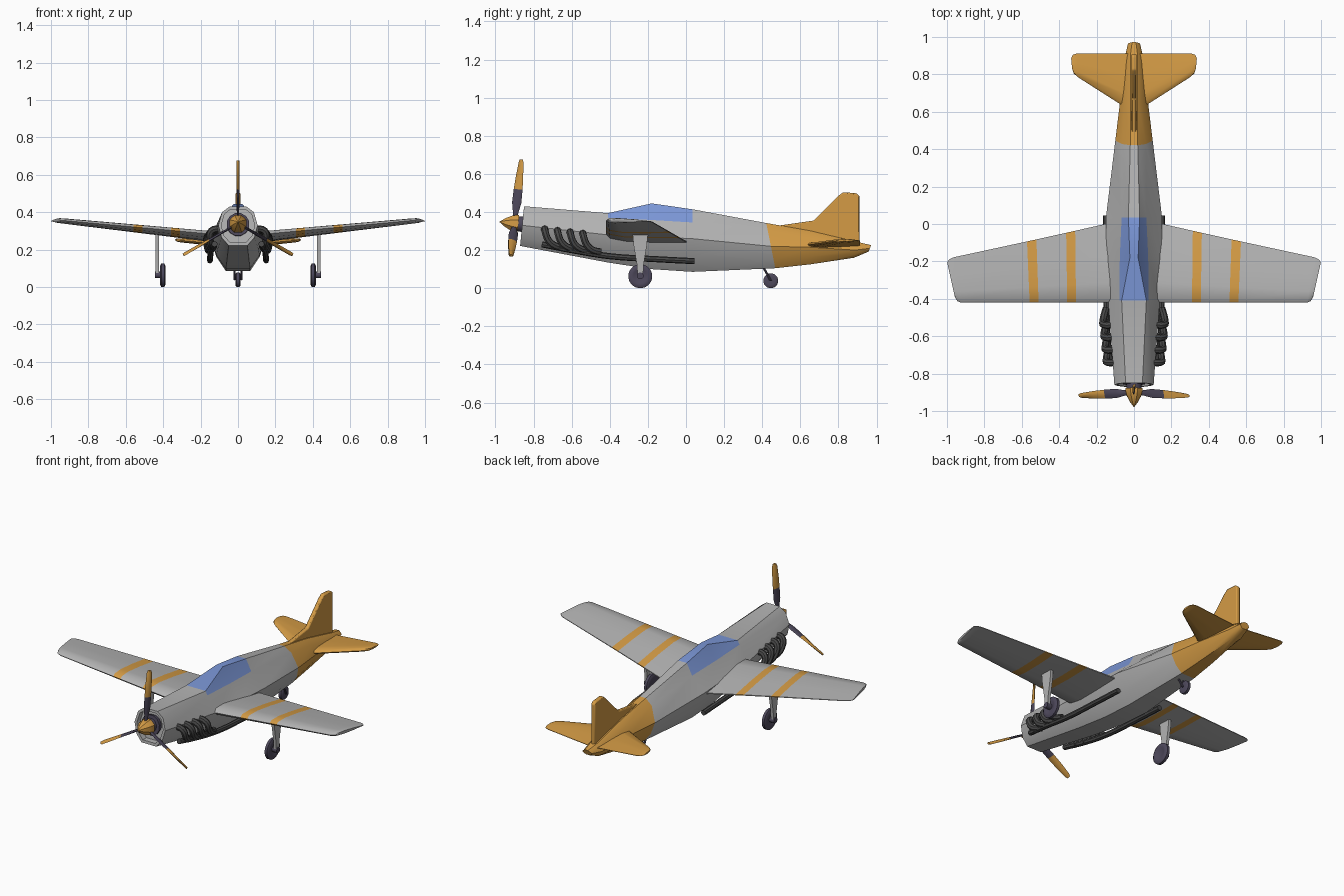
import bpy, bmesh, math
from mathutils import Vector, Matrix

if "Cube" in bpy.data.objects:
    bpy.data.objects.remove(bpy.data.objects["Cube"])


def material(name, rgb):
    m = bpy.data.materials.new(name)
    m.diffuse_color = (*rgb, 1)
    m.use_nodes = True
    m.node_tree.nodes["Principled BSDF"].inputs["Base Color"].default_value = m.diffuse_color
    return m


GREY = material("light grey paint", (0.45, 0.45, 0.45))
ORANGE = material("orange paint", (0.66, 0.33, 0.06))
BLUE = material("blue glass", (0.20, 0.31, 0.68))
DARK = material("dark exhaust metal", (0.065, 0.065, 0.065))
RUBBER = material("purple grey rubber", (0.075, 0.065, 0.105))


def finish(ob, mats, angle=35):
    for m in mats:
        ob.data.materials.append(m)
    bpy.ops.object.select_all(action='DESELECT')
    ob.select_set(True)
    bpy.context.view_layer.objects.active = ob
    bpy.ops.object.shade_smooth_by_angle(angle=math.radians(angle))
    return ob


def loft(name, rings, mats, rule=None, angle=35, matrix=None):
    """Skin equal rings; rule(ring index, side index) gives the material."""
    bm = bmesh.new()
    vs = [[bm.verts.new(p) for p in r] for r in rings]
    n = len(rings[0])
    for i in range(len(vs) - 1):
        for j in range(n):
            k = (j + 1) % n
            f = bm.faces.new((vs[i][j], vs[i][k], vs[i + 1][k], vs[i + 1][j]))
            f.material_index = rule(i, j) if rule else 0
    for end, i in ((vs[0], 0), (vs[-1], len(vs) - 2)):
        f = bm.faces.new(end)
        f.material_index = rule(i, 0) if rule else 0
    bmesh.ops.recalc_face_normals(bm, faces=bm.faces)
    if matrix:
        bm.transform(matrix)
    me = bpy.data.meshes.new(name)
    bm.to_mesh(me)
    bm.free()
    ob = bpy.data.objects.new(name, me)
    bpy.context.collection.objects.link(ob)
    return finish(ob, mats, angle)


def lathe(name, profile, axis, centre, mat, sides=16, angle=35, matrix=None):
    """Turn (distance along axis, radius) pairs around the x or y axis."""
    rings = []
    for d, r in profile:
        ring = []
        for k in range(sides):
            a = 2 * math.pi * (k + 0.5) / sides
            u, v = r * math.cos(a), r * math.sin(a)
            p = (d, u, v) if axis == 'X' else (u, d, v)
            ring.append(Vector(p) + Vector(centre))
        rings.append(ring)
    return loft(name, rings, [mat], None, angle, matrix)


def tube(name, pts, radius, mat):
    cu = bpy.data.curves.new(name, 'CURVE')
    cu.dimensions = '3D'
    cu.bevel_depth, cu.bevel_resolution, cu.use_fill_caps = radius, 2, True
    cu.resolution_u = 4
    sp = cu.splines.new('BEZIER')
    sp.bezier_points.add(len(pts) - 1)
    for b, p in zip(sp.bezier_points, pts):
        b.co = p
        b.handle_left_type = b.handle_right_type = 'AUTO'
    ob = bpy.data.objects.new(name, cu)
    bpy.context.collection.objects.link(ob)
    bpy.ops.object.select_all(action='DESELECT')
    ob.select_set(True)
    bpy.context.view_layer.objects.active = ob
    bpy.ops.object.convert(target='MESH')
    return finish(bpy.context.object, [mat], 40)


# Fuselage: y, slant, then (half width, z) for bottom, low side, waist, shoulder, top
SECTIONS = [
    (-0.86, 0.1, .05, .222, .088, .265, .105, .33, .085, .40, .045, .43),
    (-0.41, 0, .06, .135, .11, .20, .138, .28, .078, .37, .066, .394),
    (-0.18, 0, .065, .10, .115, .17, .147, .27, .076, .358, .022, .445),
    (0.035, 0, .065, .086, .115, .16, .15, .26, .066, .345, .03, .414),
    (0.445, -.2, .045, .105, .08, .15, .10, .22, .065, .31, .02, .342),
    (0.65, 0, .035, .125, .06, .165, .075, .215, .05, .27, .02, .302),
    (0.89, 0.2, .02, .16, .04, .175, .05, .20, .04, .225, .02, .243),
    (0.965, 0.4, .012, .192, .026, .20, .032, .21, .022, .219, .01, .226),
]


def section(s):
    y, slant, v = s[0], s[1], s[2:]
    half = [(v[i], v[i + 1]) for i in range(0, 10, 2)]
    zc = (half[0][1] + half[-1][1]) / 2
    loop = half + [(-x, z) for x, z in reversed(half)]
    return [Vector((x, y + slant * (z - zc), z)) for x, z in loop]


body = [section(s) for s in SECTIONS]
nose_c = Vector((0, -0.86, 0.335))
lip = [nose_c + (p - nose_c) * 0.85 for p in body[0]]
recess = [p + Vector((0, 0.035, 0)) for p in lip]


def body_rule(i, j):
    if i >= 6:
        return 1                                  # painted tail
    return 2 if i in (3, 4) and j in (3, 4, 5) else 0   # canopy glass


loft("fuselage", [recess, lip] + body, [GREY, ORANGE, BLUE], body_rule, 30)

# Wings and tailplane: airfoil rings across the span
FOIL = [(0, 0), (.05, .35), (.25, .5), (.6, .36), (1, .06),
        (1, -.06), (.6, -.36), (.25, -.5), (.05, -.35)]


def panel(name, stations, mats, rule=None):
    rings = []
    full = [(-1, s) for s in reversed(stations)] + [(1, s) for s in stations]
    for side, (x, yl, zl, yt, zt, th) in full:
        rings.append([(side * (x + 0.045 * t * x * x), yl + (yt - yl) * t,
                       zl + (zt - zl) * t + h * th) for t, h in FOIL])
    return loft(name, rings, mats, rule, 40)


WX = [0.06, 0.31, 0.357, 0.51, 0.558, 0.925, 0.945, 0.958]
wing = []
for x in WX:
    tip = {0.945: 0.008, 0.958: 0.03}.get(x, 0)
    wing.append((x, -0.42 + tip, .270 + .092 * x, .035 - .23 * x - tip * .6,
                 .225 + .133 * x, .056 - .03 * x - tip * .3))
loft_count = len(WX)


def wing_rule(i, j):
    k = i - loft_count if i >= loft_count else loft_count - 2 - i
    return 1 if k in (1, 3) else 0


panel("wing", wing, [GREY, ORANGE], wing_rule)
panel("tailplane", [(x, yl, .222 + .09 * x, yt, .222 + .09 * x, th) for x, yl, yt, th in
                    ((0.01, .60, .912, .03), (.30, .785, .912, .022),
                     (.322, .805, .905, .018), (.331, .83, .885, .012))], [ORANGE])

# Tail fin: side profile with a bevelled edge
FIN = [(.46, .325), (.67, .355), (.80, .485), (.825, .504), (.895, .498),
       (.91, .485), (.91, .225), (.6, .25)]
fin = loft("tail_fin", [[(x, y, z) for y, z in FIN] for x in (-.013, .013)], [ORANGE])
bev = fin.modifiers.new("bevel", 'BEVEL')
bev.width, bev.segments = 0.006, 2

# Propeller, tilted with the thrust line
TILT = Matrix.Translation((0, -0.9, 0.34)) @ Matrix.Rotation(-0.107, 4, 'X')
lathe("spinner", [(-.078, .002), (-.05, .024), (-.015, .043), (.012, .05), (.02, .05)],
      'Y', (0, 0, 0), ORANGE, 8, 20, TILT)
lathe("propeller_hub", [(.018, .04), (.045, .042), (.045, .062), (.06, .062), (.09, .05)],
      'Y', (0, 0, 0), RUBBER, 12, 35, TILT)
BLADE = [(.02, .02, 85), (.06, .03, 82), (.11, .05, 78), (.18, .048, 74),
         (.25, .042, 66), (.325, .03, 52), (.338, .02, 50)]
for b in range(3):
    rings = []
    for r, chord, deg in BLADE:
        a, ring = math.radians(deg), []
        for u, v in ((-.5, 0), (-.15, .006), (.25, .005), (.5, 0), (.25, -.005), (-.15, -.006)):
            c = u * chord
            ring.append((c * math.cos(a) - v * math.sin(a),
                         c * math.sin(a) + v * math.cos(a), r))
        rings.append(ring)
    loft(f"propeller_blade_{b + 1}", rings, [RUBBER, ORANGE], lambda i, j: int(i > 2), 40,
         TILT @ Matrix.Rotation(b * 2 * math.pi / 3, 4, 'Y'))

for side, tag in ((-1, "left"), (1, "right")):
    # Exhaust stubs and collector pipe
    for i in range(4):
        y, z, x = -.74 + .067 * i, .312 - .008 * i, .142 + .006 * i
        tube(f"exhaust_stub_{tag}_{i + 1}",
             [(side * .09, y, z), (side * x, y, z - .012), (side * (x + .006), y + .018, z - .06),
              (side * x, y + .05, z - .088), (side * (x - .012), y + .09, z - .098)], .019, DARK)
    tube(f"exhaust_pipe_{tag}",
         [(side * .125, -.755, .23), (side * .142, -.6, .20), (side * .148, -.4, .168),
          (side * .15, -.15, .152), (side * .15, .045, .142)], .016, DARK)

    # Main landing gear
    loft(f"main_leg_{tag}", [[(side * x, -.24 + s * w, z) for x, s in
                              ((.422, -1), (.440, -1), (.440, 1), (.422, 1))]
                             for w, z in ((.042, .30), (.034, .22), (.017, .12), (.014, .055))], [GREY])
    lathe(f"main_wheel_{tag}", [(-.010, .03), (-.014, .038), (-.014, .052), (-.008, .063),
                                (.008, .063), (.014, .052), (.014, .038), (.010, .03)],
          'X', (side * .402, -.24, .063), RUBBER, 24)
    lathe(f"main_axle_{tag}", [(-.024, .018), (.024, .018)], 'X',
          (side * .42, -.24, .065), RUBBER, 12)

# Tail wheel
lathe("tail_wheel", [(-.014, .02), (-.014, .03), (-.008, .039), (.008, .039), (.014, .03), (.014, .02)],
      'X', (0, .445, .039), RUBBER, 20)
for side in (-1, 1):
    tube("tail_wheel_strut", [(side * .012, .395, .125), (side * .018, .42, .085),
                              (side * .018, .445, .039)], .006, RUBBER)
